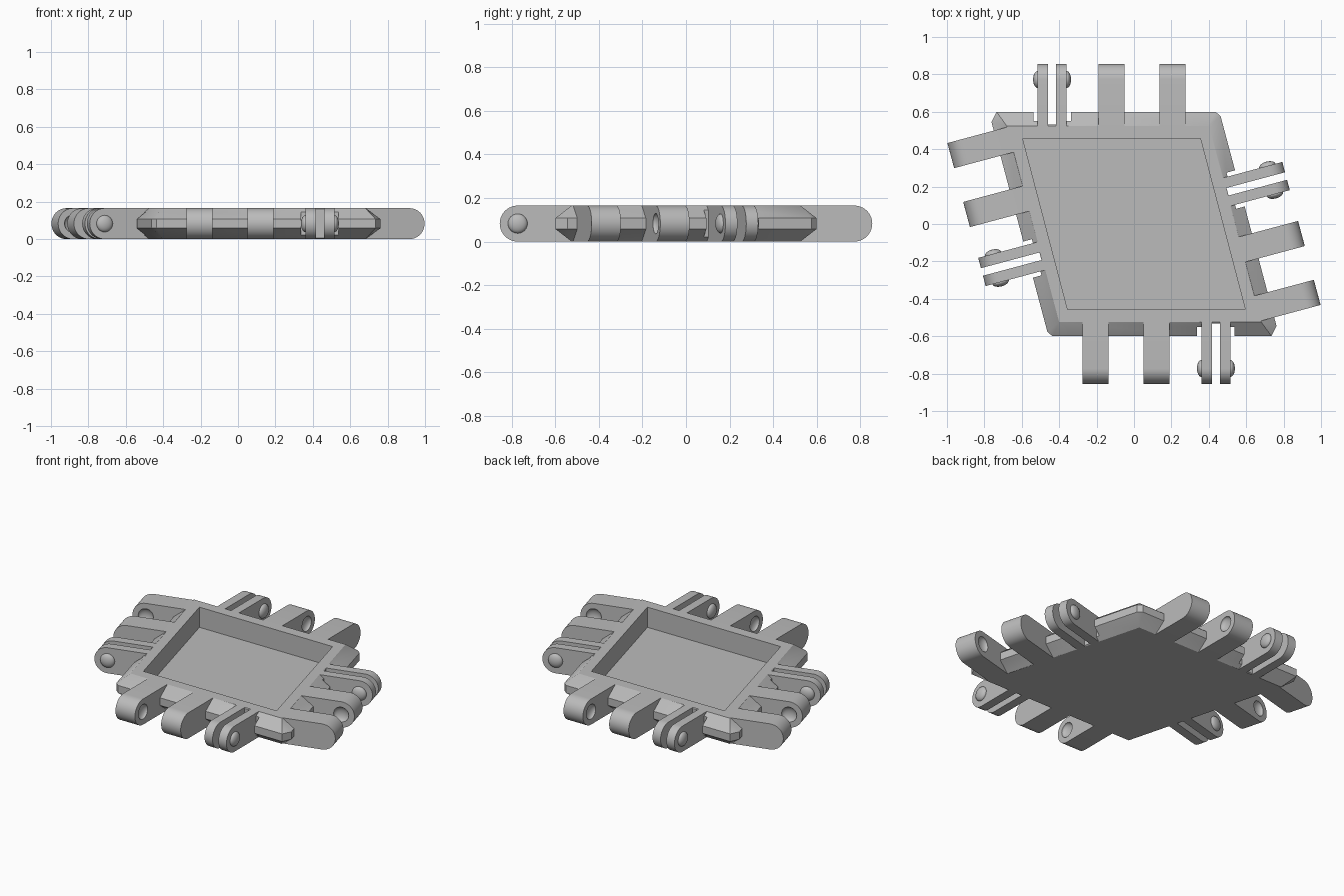
import bpy, bmesh, math
from mathutils import Matrix, Vector

cube = bpy.data.objects.get("Cube")
if cube:
    bpy.data.objects.remove(cube, do_unlink=True)

HEIGHT = 0.165
RADIUS = HEIGHT / 2
REACH = 0.33          # hinge length beyond the plate edge
LUG_W, LEAF_W = 0.139, 0.057

grey = bpy.data.materials.new("plain grey")
grey.use_nodes = True
colour = (0.5, 0.5, 0.5, 1)
grey.diffuse_color = colour
grey.node_tree.nodes["Principled BSDF"].inputs["Base Color"].default_value = colour


def finish(name, bm):
    mesh = bpy.data.meshes.new(name)
    bmesh.ops.recalc_face_normals(bm, faces=bm.faces)
    bm.to_mesh(mesh)
    bm.free()
    mesh.materials.append(grey)
    obj = bpy.data.objects.new(name, mesh)
    bpy.context.collection.objects.link(obj)
    return obj


def hull(name, points, frame=Matrix()):
    """Convex solid around the points, with flat areas merged."""
    bm = bmesh.new()
    for p in points:
        bm.verts.new(frame @ Vector(p))
    bmesh.ops.convex_hull(bm, input=bm.verts)
    bmesh.ops.dissolve_limit(bm, angle_limit=0.02, verts=bm.verts, edges=bm.edges)
    return finish(name, bm)


def prism(name, outline, z0, z1, frame=Matrix()):
    return hull(name, [(x, y, z) for x, y in outline for z in (z0, z1)], frame)


def box(name, x0, x1, y, width, frame):
    h = width / 2
    return prism(name, [(x0, y - h), (x1, y - h), (x1, y + h), (x0, y + h)], -0.1, 0.3, frame)


def carve(target, cutters):
    """Subtract the cutters, keep the result as plain mesh, drop the cutters."""
    for c in cutters:
        c.hide_render = True
        mod = target.modifiers.new("cut", 'BOOLEAN')
        mod.operation, mod.solver, mod.object = 'DIFFERENCE', 'EXACT', c
    bpy.context.view_layer.update()
    deps = bpy.context.evaluated_depsgraph_get()
    mesh = bpy.data.meshes.new_from_object(target.evaluated_get(deps))
    target.modifiers.clear()
    target.data = mesh
    for c in cutters:
        bpy.data.objects.remove(c, do_unlink=True)


def arm(name, y, width, frame):
    """Bar with a half-round tip, reaching out along local x."""
    profile = [(0, 0), (0, HEIGHT)]
    for i in range(21):
        a = math.pi * (i / 20 - 0.5)
        profile.append((REACH - RADIUS + RADIUS * math.cos(a), RADIUS + RADIUS * math.sin(a)))
    return hull(name, [(x, y + s * width / 2, z) for x, z in profile for s in (-1, 1)], frame)


def button(name, y, frame, grow=1.0):
    """Flattened ball centred on a side face of an arm."""
    bm = bmesh.new()
    bmesh.ops.create_uvsphere(bm, u_segments=24, v_segments=14, radius=0.045 * grow)
    place = Matrix.Translation((REACH - RADIUS, y, RADIUS))
    squash = Matrix.Diagonal((1, 0.52, 1, 1)) @ Matrix.Rotation(math.pi / 2, 4, 'X')
    bmesh.ops.transform(bm, matrix=frame @ place @ squash, verts=bm.verts)
    return finish(name, bm)


def both(points):
    return points + [(-x, -y) for x, y in points]


# Slanted plate with chamfered rim and clipped corners
face = both([(-0.681, 0.525), (0.40, 0.525)])
rim = both([(-0.762, 0.545), (-0.735, 0.60), (0.435, 0.60), (0.463, 0.577)])
plate = hull("plate", [(x, y, z) for x, y in face for z in (0, HEIGHT)]
             + [(x, y, z) for x, y in rim for z in (0.058, 0.107)])
cutters = [prism("pocket_cutter", both([(-0.595, 0.457), (0.355, 0.457)]), 0.035, 0.3)]

# Hinges on the four edges: two lugs with sockets, one pair of clip leaves
sides = {"front": (0.14, -0.525, -90, 0), "left": (0.54, 0, 15, -0.121),
         "back": (-0.14, 0.525, 90, 0), "right": (-0.54, 0, 195, -0.121)}
parts = [plate]
for side, (cx, cy, turn, shift) in sides.items():
    frame = (Matrix.Translation((cx, cy, 0)) @ Matrix.Rotation(math.radians(turn), 4, 'Z')
             @ Matrix.Translation((0, shift, 0)))
    for label, y, inner in (("outer", -0.346, 1), ("middle", -0.02, -1)):
        lug = arm(f"{side}_{label}_lug", y, LUG_W, frame)
        carve(lug, [button("socket_cutter", y + inner * LUG_W / 2, frame, 1.05)])
        parts.append(lug)
    clip = 0.298
    cutters.append(box("notch_cutter", 0.027, 0.2, clip, 0.2, frame))
    cutters.append(box("slot_cutter", 0.006, 0.2, clip, 0.042, frame))
    for label, s in (("first", -1), ("second", 1)):
        y = clip + s * 0.0495
        parts.append(arm(f"{side}_{label}_leaf", y, LEAF_W, frame))
        parts.append(button(f"{side}_{label}_button", y + s * LEAF_W / 2, frame))
carve(plate, cutters)

# Smooth the rounded tips and buttons, keep hard edges
bpy.ops.object.select_all(action='DESELECT')
for obj in parts:
    obj.select_set(True)
bpy.context.view_layer.objects.active = plate
bpy.ops.object.shade_smooth_by_angle(angle=math.radians(25))
